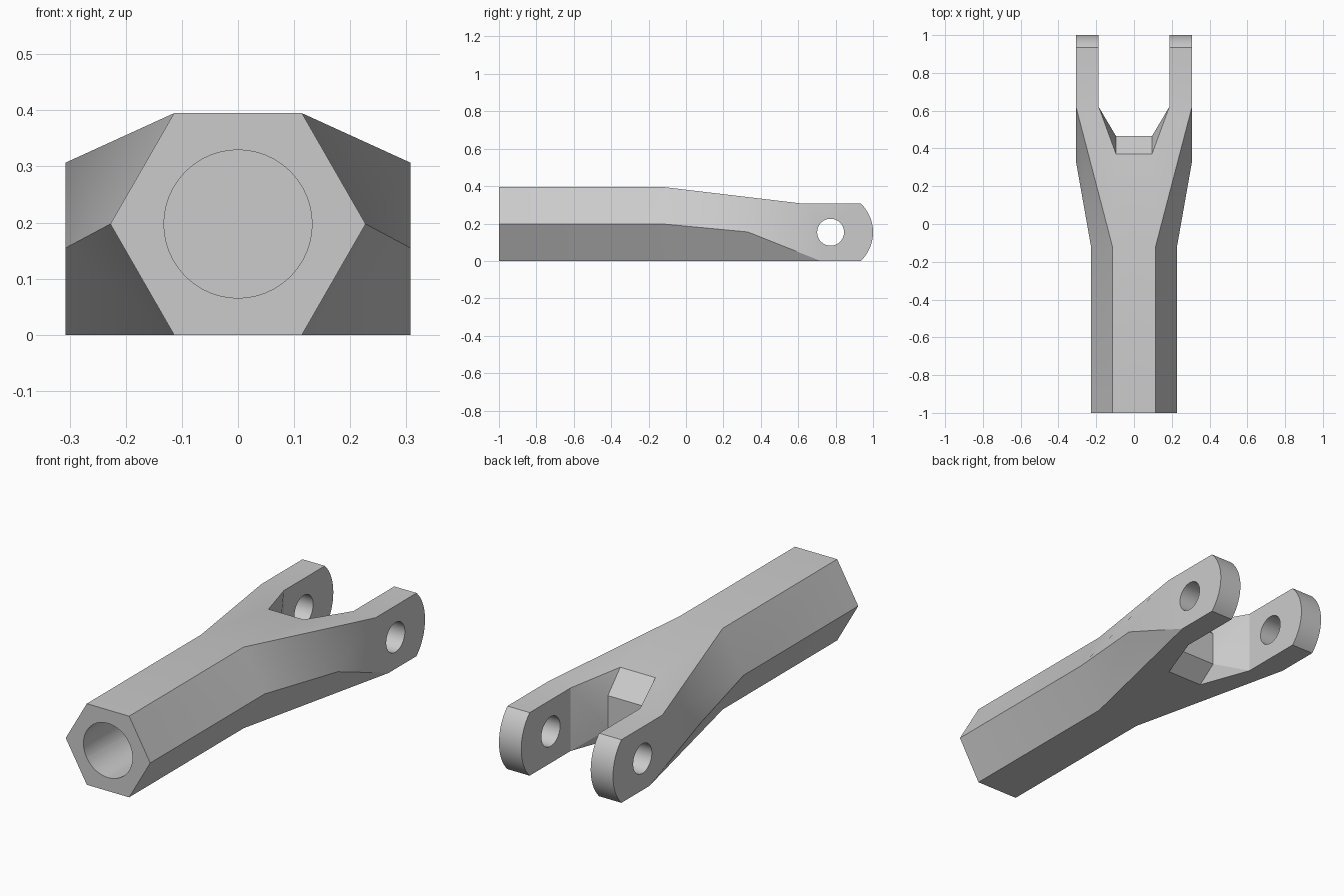
import bpy, bmesh, math
from mathutils import Matrix

if "Cube" in bpy.data.objects:
    bpy.data.objects.remove(bpy.data.objects["Cube"])

grey = bpy.data.materials.new("plain grey")
grey.diffuse_color = (0.6, 0.6, 0.6, 1)
grey.use_nodes = True
grey.node_tree.nodes["Principled BSDF"].inputs["Base Color"].default_value = grey.diffuse_color

# key sizes
H, ZC = 0.395, 0.1975          # hexagonal shank height and centre
PH = 0.307                     # prong height, also outer half width
XI = 0.187                     # prong inner half width
PIN_Z = PH / 2

bm = bmesh.new()
cache = {}


def v(x, y, z):
    key = (round(x, 5), round(y, 5), round(z, 5))
    if key not in cache:
        cache[key] = bm.verts.new(key)
    return cache[key]


def face(*pts):
    bm.faces.new([v(*p) for p in pts])


# shank corners at the front end and at the start of the flare
T0, T1 = (0.114, -1, H), (0.114, -0.12, H)
M0, M1 = (0.2275, -1, ZC), (0.2275, -0.12, ZC)
B0, B1 = (0.114, -1, 0), (0.114, -0.12, 0)
C0, C1, D0 = (0, -1, H), (0, -0.12, H), (0, -1, 0)
# corners where the flare meets the flat prong sides
P, Q, R = (PH, 0.33, 0.155), (PH, 0.62, PH), (PH, 0.72, 0)
# fork throat, chamfered above and below
QI, RI = (XI, 0.62, PH), (XI, 0.62, 0)
NZ = H - (H - PH) * 0.49 / 0.74
N, NC, NB, NBC = (0.095, 0.37, NZ), (0, 0.37, NZ), (0.095, 0.37, 0), (0, 0.37, 0)
W2, W2C, W1, W1C = (0.095, 0.465, 0.235), (0, 0.465, 0.235), (0.095, 0.465, 0.07), (0, 0.465, 0.07)

# rounded prong tip, from top to bottom
rad = (PIN_Z ** 2 + 0.065 ** 2) / (2 * 0.065)
half = math.asin(PIN_Z / rad)
tip = []
for i in range(17):
    a = half * (1 - i / 8)
    tip.append((1 - rad + rad * math.cos(a), PIN_Z + rad * math.sin(a)))
outer = [(PH, y, z) for y, z in tip]
inner = [(XI, y, z) for y, z in tip]

# right half of the body
face(C0, T0, M0, B0, D0)
face(C0, C1, T1, T0)
face(T0, T1, M1, M0)
face(M0, M1, B1, B0)
face(C1, NC, N, QI, Q, T1)
face(T1, Q, M1)
face(M1, Q, P)
face(M1, P, B1)
face(B1, P, R)
face(P, Q, *outer, R)
face(QI, RI, *inner[::-1])
face(Q, QI, inner[0], outer[0])
for i in range(16):
    face(outer[i], inner[i], inner[i + 1], outer[i + 1])
face(D0, B0, B1, R, outer[-1], inner[-1], RI, NB, NBC)
face(NC, W2C, W2, N)
face(W2C, W1C, W1, W2)
face(W1C, NBC, NB, W1)
face(QI, N, W2)
face(QI, W2, W1, RI)
face(RI, W1, NB)

# mirrored left half
bmesh.ops.triangulate(bm, faces=[f for f in bm.faces if len(f.verts) > 4])
geom = bm.verts[:] + bm.edges[:] + bm.faces[:]
copy = bmesh.ops.duplicate(bm, geom=geom)["geom"]
for w in [g for g in copy if isinstance(g, bmesh.types.BMVert)]:
    w.co.x *= -1
bmesh.ops.remove_doubles(bm, verts=bm.verts[:], dist=1e-4)
bmesh.ops.recalc_face_normals(bm, faces=bm.faces[:])
me = bpy.data.meshes.new("clevis_fork")
bm.to_mesh(me)
bm.free()
body = bpy.data.objects.new("clevis_fork", me)
bpy.context.collection.objects.link(body)
me.materials.append(grey)


def drill(name, radius, depth, loc, rot, sides):
    """Cut a round hole into the body."""
    bpy.ops.mesh.primitive_cylinder_add(vertices=sides, radius=radius, depth=depth,
                                        location=loc, rotation=rot)
    cutter = bpy.context.object
    cutter.name = name
    cutter.hide_render = True
    cutter.data.materials.append(grey)
    mod = body.modifiers.new(name, 'BOOLEAN')
    mod.operation, mod.solver, mod.object = 'DIFFERENCE', 'EXACT', cutter
    bpy.context.view_layer.objects.active = body
    bpy.ops.object.modifier_apply(modifier=name)
    bpy.data.objects.remove(cutter)


# blind bore in the shank and pin hole through both prongs
drill("shank_bore", 0.132, 1.0, (0, -0.6, ZC), (math.pi / 2, 0, 0), 48)
drill("pin_hole", 0.072, 1.0, (0, 0.773, PIN_Z), (0, math.pi / 2, 0), 32)

bpy.ops.object.select_all(action='DESELECT')
body.select_set(True)
bpy.context.view_layer.objects.active = body
bpy.ops.object.shade_smooth_by_angle(angle=math.radians(25))
